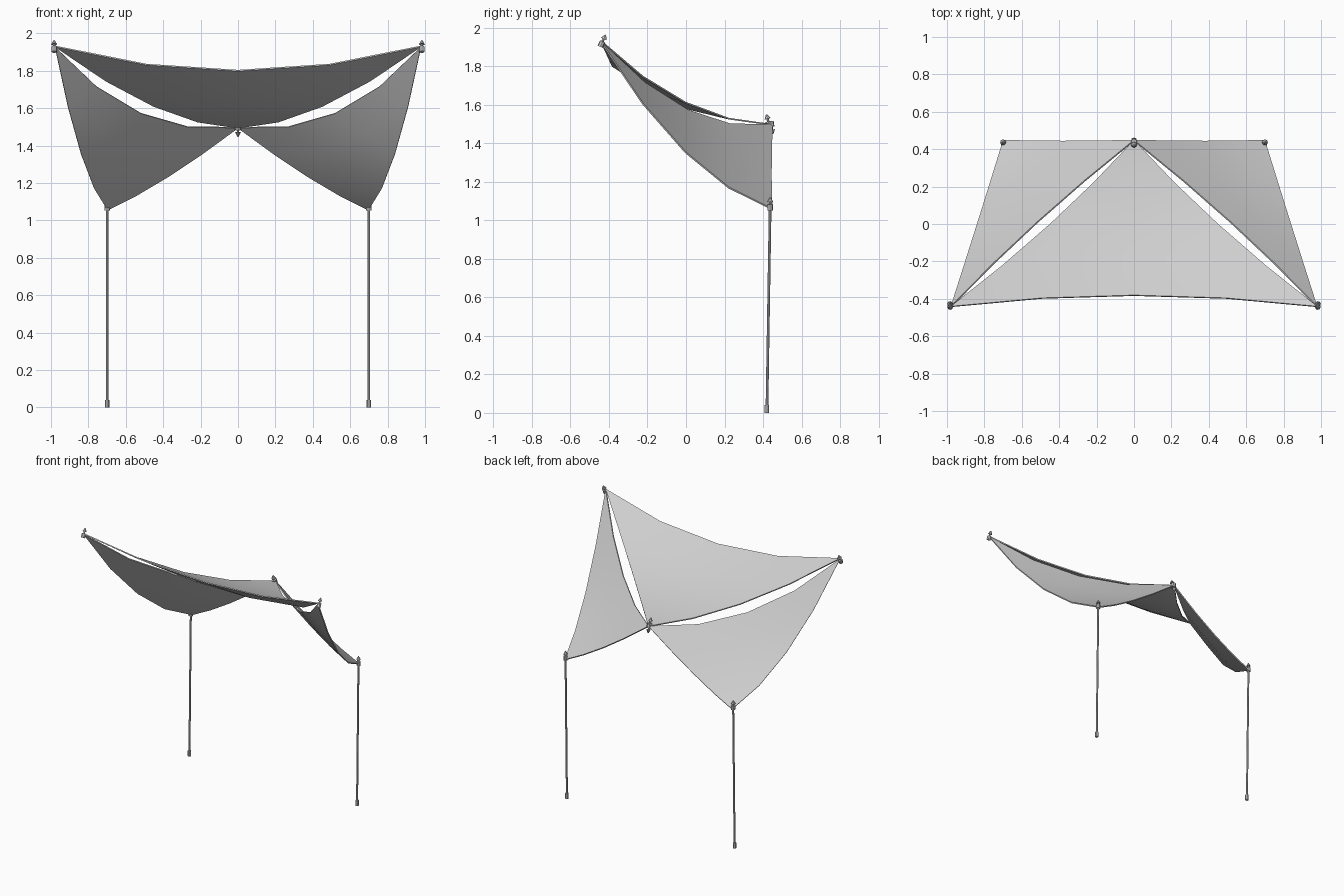
import bpy, bmesh
from mathutils import Vector

cube = bpy.data.objects.get("Cube")
if cube:
    bpy.data.objects.remove(cube, do_unlink=True)


def make_material(name, value):
    mat = bpy.data.materials.new(name)
    mat.use_nodes = True
    color = (value, value, value, 1)
    mat.diffuse_color = color
    mat.node_tree.nodes["Principled BSDF"].inputs["Base Color"].default_value = color
    return mat


GREY = make_material("light grey", 0.62)
STEPS = 4


def finish(name, bm):
    mesh = bpy.data.meshes.new(name)
    bm.to_mesh(mesh)
    bm.free()
    mesh.materials.append(GREY)
    obj = bpy.data.objects.new(name, mesh)
    bpy.context.collection.objects.link(obj)
    bpy.ops.object.select_all(action='DESELECT')
    obj.select_set(True)
    bpy.context.view_layer.objects.active = obj
    bpy.ops.object.shade_smooth_by_angle()
    return obj


def sail(name, a, b, c, ab, bc, ca):
    """Curved triangular cloth through three corners and three edge midpoints."""
    a, b, c, ab, bc, ca = (Vector(p) for p in (a, b, c, ab, bc, ca))
    bm = bmesh.new()
    grid = {}
    for i in range(STEPS + 1):
        for j in range(STEPS + 1 - i):
            u, v = i / STEPS, j / STEPS
            w = 1 - u - v
            p = (a * u * (2 * u - 1) + b * v * (2 * v - 1) + c * w * (2 * w - 1)
                 + 4 * (ab * u * v + bc * v * w + ca * w * u))
            grid[i, j] = bm.verts.new(p)
    for i in range(STEPS):
        for j in range(STEPS - i):
            bm.faces.new((grid[i, j], grid[i + 1, j], grid[i, j + 1]))
            if i + j < STEPS - 1:
                bm.faces.new((grid[i + 1, j], grid[i + 1, j + 1], grid[i, j + 1]))
    bm.normal_update()
    if sum(f.normal.z for f in bm.faces) < 0:
        bmesh.ops.reverse_faces(bm, faces=bm.faces[:])
    bmesh.ops.solidify(bm, geom=bm.faces[:], thickness=0.008)
    bmesh.ops.recalc_face_normals(bm, faces=bm.faces[:])
    return finish(name, bm)


def rod(name, start, end, r1, r2, sides=8):
    start, end = Vector(start), Vector(end)
    axis = end - start
    bm = bmesh.new()
    bmesh.ops.create_cone(bm, cap_ends=True, segments=sides, radius1=r1,
                          radius2=r2, depth=axis.length)
    obj = finish(name, bm)
    obj.location = (start + end) / 2
    obj.rotation_mode = 'QUATERNION'
    obj.rotation_quaternion = axis.to_track_quat('Z', 'Y')
    return obj


def fitting(name, pos, direction):
    """Clamp body, short neck and pointed cap."""
    p, d = Vector(pos), Vector(direction).normalized()
    rod(name + "_clamp", p - d * 0.018, p + d * 0.012, 0.015, 0.015)
    rod(name + "_neck", p + d * 0.01, p + d * 0.03, 0.006, 0.006)
    rod(name + "_cap", p + d * 0.026, p + d * 0.05, 0.016, 0.003)


# Main sail
BACK = (0, 0.45, 1.5)
sail("main_sail", (-0.98, -0.44, 1.935), (0.98, -0.44, 1.935), BACK,
     (0, -0.38, 1.805), (0.45, 0.0, 1.615), (-0.45, 0.0, 1.615))

# Side sails, poles and outer fittings
for side, s in (("left", 1), ("right", -1)):
    sail(side + "_sail", (s * 0.98, -0.44, 1.93), BACK, (s * 0.70, 0.45, 1.06),
         (s * 0.52, 0.01, 1.575), (s * 0.38, 0.445, 1.235), (s * 0.84, 0.0, 1.355))
    rod(side + "_pole", (s * 0.70, 0.42, 0), (s * 0.70, 0.437, 1.07), 0.007, 0.007)
    rod(side + "_pole_foot", (s * 0.70, 0.42, 0), (s * 0.70, 0.42, 0.04), 0.012, 0.012)
    fitting(side + "_pole_fitting", (s * 0.70, 0.437, 1.07), (0, 0, 1))
    fitting(side + "_front_fitting", (s * 0.983, -0.438, 1.918), (0, 0.45, 1))

# Paired fittings where the three sails meet
fitting("back_upper_fitting", (0, 0.43, 1.502), (0, -0.25, 1))
fitting("back_lower_fitting", (0, 0.443, 1.497), (0, 0.15, -1))
